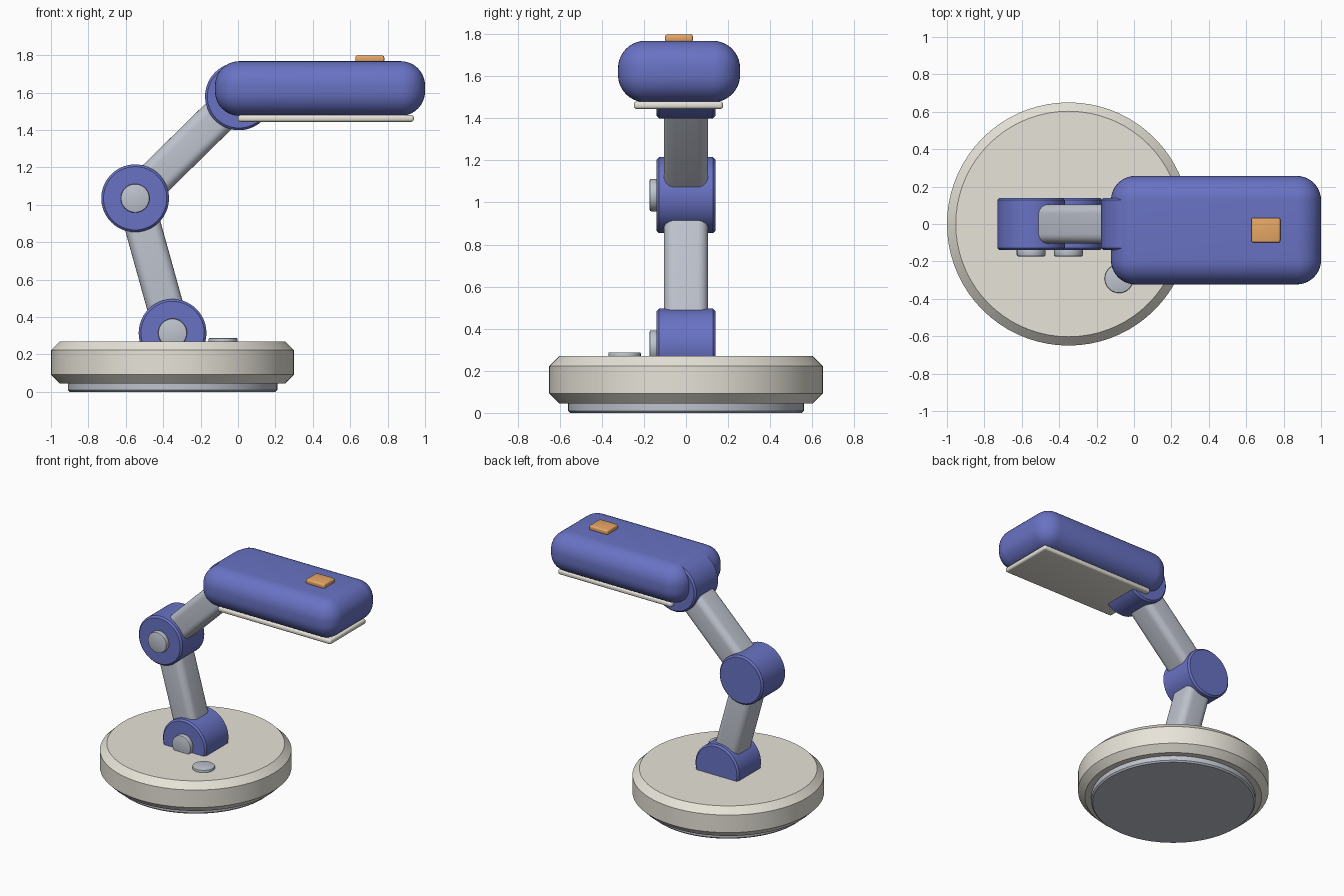
import bpy, bmesh, math
from mathutils import Matrix, Vector

if "Cube" in bpy.data.objects:
    bpy.data.objects.remove(bpy.data.objects["Cube"])


def material(name, rgb):
    m = bpy.data.materials.new(name)
    m.diffuse_color = (*rgb, 1)
    m.use_nodes = True
    m.node_tree.nodes["Principled BSDF"].inputs["Base Color"].default_value = m.diffuse_color
    return m


BLUE = material("blue", (0.14, 0.17, 0.55))
CREAM = material("cream", (0.80, 0.77, 0.69))
STEEL = material("steel", (0.52, 0.55, 0.62))
ORANGE = material("orange", (0.80, 0.39, 0.13))


def finish(name, bm, matrix, mat, bevel, segments):
    me = bpy.data.meshes.new(name)
    bm.to_mesh(me)
    bm.free()
    ob = bpy.data.objects.new(name, me)
    bpy.context.collection.objects.link(ob)
    ob.matrix_world = matrix
    me.materials.append(mat)
    mod = ob.modifiers.new("Bevel", 'BEVEL')
    mod.width = bevel
    mod.segments = segments
    mod.limit_method = 'ANGLE'
    mod.angle_limit = math.radians(40)
    bpy.ops.object.select_all(action='DESELECT')
    ob.select_set(True)
    bpy.context.view_layer.objects.active = ob
    bpy.ops.object.modifier_apply(modifier="Bevel")
    bpy.ops.object.shade_smooth_by_angle(angle=math.radians(30))
    return ob


def cylinder(name, centre, radius, depth, mat, bevel, segments=1, sideways=False):
    bm = bmesh.new()
    bmesh.ops.create_cone(bm, cap_ends=True, segments=72, radius1=radius,
                          radius2=radius, depth=depth)
    m = Matrix.Translation(centre)
    if sideways:
        m = m @ Matrix.Rotation(math.pi / 2, 4, 'X')
    return finish(name, bm, m, mat, bevel, segments)


def box(name, centre, size, mat, bevel, segments, tilt=0.0):
    bm = bmesh.new()
    bmesh.ops.create_cube(bm, size=1)
    bmesh.ops.scale(bm, vec=size, verts=bm.verts)
    m = Matrix.Translation(centre) @ Matrix.Rotation(tilt, 4, 'Y')
    return finish(name, bm, m, mat, bevel, segments)


def arm(name, a, b):
    d = b - a
    return box(name, (a + b) / 2, (0.195, 0.21, d.length), STEEL, 0.05, 6,
               math.atan2(d.x, d.z))


# Weighted base with foot pad and switch
cylinder("foot_pad", (-0.35, 0, 0.03), 0.56, 0.06, STEEL, 0.01)
cylinder("base", (-0.35, 0, 0.1575), 0.65, 0.225, CREAM, 0.047)
cylinder("base_switch", (-0.08, -0.292, 0.274), 0.077, 0.028, STEEL, 0.006, 2)

# Pivot joints, with screw caps on the front
shoulder = Vector((-0.35, 0, 0.315))
elbow = Vector((-0.55, 0, 1.035))
wrist = Vector((0.005, 0, 1.58))
for part, p in (("shoulder", shoulder), ("elbow", elbow), ("wrist", wrist)):
    cylinder(part + "_joint", p, 0.181, 0.28, BLUE, 0.012, 1, True)
    if part != "wrist":
        cylinder(part + "_cap", p + Vector((0, -0.15, 0)), 0.077, 0.046,
                 STEEL, 0.007, 2, True)

# Arms
arm("lower_arm", shoulder, elbow)
arm("upper_arm", elbow, wrist)

# Lamp head, diffuser panel and button
box("lamp_head", (0.4385, -0.033, 1.622), (1.123, 0.58, 0.292), BLUE, 0.13, 10)
box("diffuser_panel", (0.47, -0.036, 1.462), (0.94, 0.424, 0.036), CREAM, 0.014, 4)
box("head_button", (0.705, -0.033, 1.78), (0.154, 0.132, 0.036), ORANGE, 0.01, 3)
